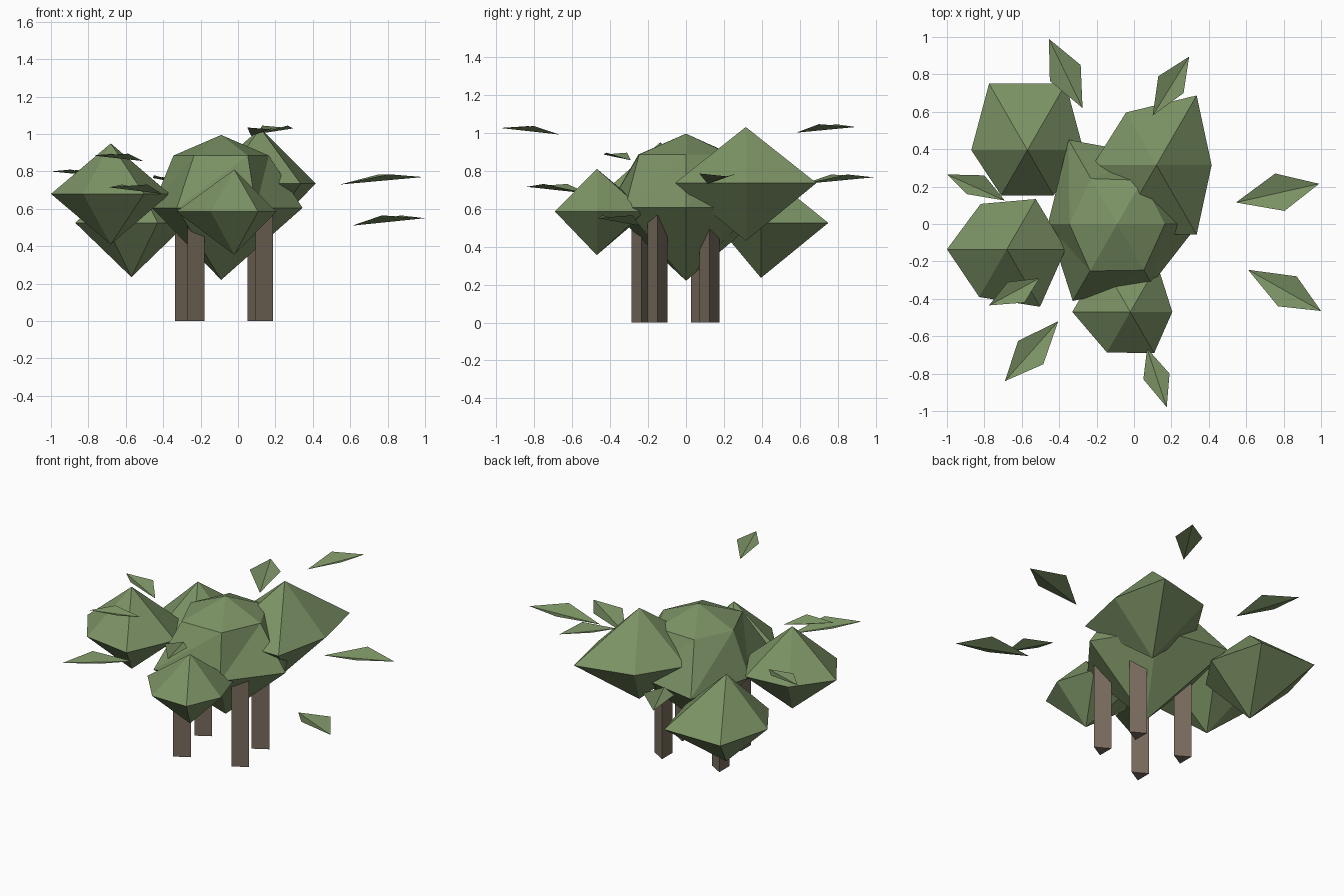
import bpy
from math import cos, sin, pi


def material(name, color):
    m = bpy.data.materials.new(name)
    m.diffuse_color = (*color, 1)
    return m


GREEN = material("foliage_green", (0.20, 0.29, 0.13))
BROWN = material("bark_brown", (0.19, 0.15, 0.11))


def add_mesh(name, verts, faces, mat):
    me = bpy.data.meshes.new(name)
    me.from_pydata(verts, [], faces)
    me.materials.append(mat)
    ob = bpy.data.objects.new(name, me)
    bpy.context.collection.objects.link(ob)
    return ob


def clump(name, x, y, bottom, top, rings):
    """Six-sided clump: bottom point, rings of (z, six radii), top point."""
    verts = [(x, y, bottom)]
    for z, radii in rings:
        verts += [(x + r * cos(k * pi / 3), y + r * sin(k * pi / 3), z)
                  for k, r in enumerate(radii)]
    verts.append((x, y, top))
    last, n = len(verts) - 1, len(rings)
    faces = []
    for k in range(6):
        j = (k + 1) % 6
        faces.append((0, 1 + j, 1 + k))
        for i in range(n - 1):
            a, b = 1 + 6 * i, 7 + 6 * i
            faces += [(a + k, a + j, b + j), (a + k, b + j, b + k)]
        t = 1 + 6 * (n - 1)
        faces.append((t + k, t + j, last))
    return add_mesh(name, verts, faces, GREEN)


# Foliage clumps
clump("centre_foliage", -0.09, 0, 0.22, 0.995,
      [(0.605, (0.435, 0.42, 0.52, 0.37, 0.475, 0.37)),
       (0.885, (0.255, 0.27, 0.28, 0.255, 0.29, 0.285))])
clump("back_left_foliage", -0.57, 0.395, 0.235, 0.81,
      [(0.525, (0.30, 0.41, 0.41, 0.30, 0.28, 0.28))])
clump("front_left_foliage", -0.68, -0.135, 0.41, 0.95,
      [(0.68, (0.315, 0.31, 0.28, 0.32, 0.295, 0.355))])
clump("back_right_foliage", 0.12, 0.315, 0.43, 1.03,
      [(0.735, (0.295, 0.43, 0.325, 0.34, 0.43, 0.43))])
clump("front_foliage", -0.02, -0.47, 0.355, 0.81,
      [(0.585, (0.225, 0.29, 0.31, 0.31, 0.25, 0.255))])

# Triangular trunks
TRUNKS = {"front_left_trunk": (-0.24, -0.235), "front_right_trunk": (0.125, -0.15),
          "back_left_trunk": (-0.305, 0.08), "back_right_trunk": (0.08, 0.125)}
for name, (x, y) in TRUNKS.items():
    verts = [(x + 0.061 * cos(k * 2 * pi / 3), y + 0.061 * sin(k * 2 * pi / 3), z)
             for z in (0, 0.62) for k in range(3)]
    add_mesh(name, verts,
             [(2, 1, 0), (3, 4, 5), (0, 1, 4, 3), (1, 2, 5, 4), (2, 0, 3, 5)], BROWN)

# Loose folded leaves: inner point, side, tip, side (x, y) then inner, side, tip heights
LEAVES = [
    ((-0.275, 0.62), (-0.285, 0.85), (-0.455, 0.99), (-0.45, 0.765), (0.73, 0.78, 0.765)),
    ((0.10, 0.58), (0.265, 0.70), (0.295, 0.895), (0.13, 0.79), (1.0, 1.045, 1.03)),
    ((0.545, 0.115), (0.805, 0.07), (0.99, 0.215), (0.755, 0.27), (0.73, 0.785, 0.77)),
    ((0.61, -0.245), (0.77, -0.44), (1.0, -0.465), (0.87, -0.28), (0.51, 0.565, 0.55)),
    ((0.07, -0.665), (0.05, -0.83), (0.175, -0.98), (0.19, -0.80), (0.99, 1.035, 1.025)),
    ((-0.405, -0.52), (-0.62, -0.625), (-0.69, -0.84), (-0.485, -0.75), (0.68, 0.73, 0.715)),
    ((-0.505, -0.29), (-0.675, -0.31), (-0.775, -0.435), (-0.585, -0.42), (0.855, 0.895, 0.885)),
    ((-0.69, 0.125), (-0.80, 0.26), (-1.0, 0.265), (-0.895, 0.16), (0.77, 0.81, 0.80)),
]
for i, (a, b, c, d, (za, zs, zc)) in enumerate(LEAVES):
    add_mesh(f"leaf_{i + 1}", [(*a, za), (*b, zs), (*c, zc), (*d, zs)],
             [(0, 1, 2), (0, 2, 3)] if (c[0]-a[0])*(b[1]-a[1]) < (c[1]-a[1])*(b[0]-a[0])
             else [(0, 2, 1), (0, 3, 2)], GREEN)
